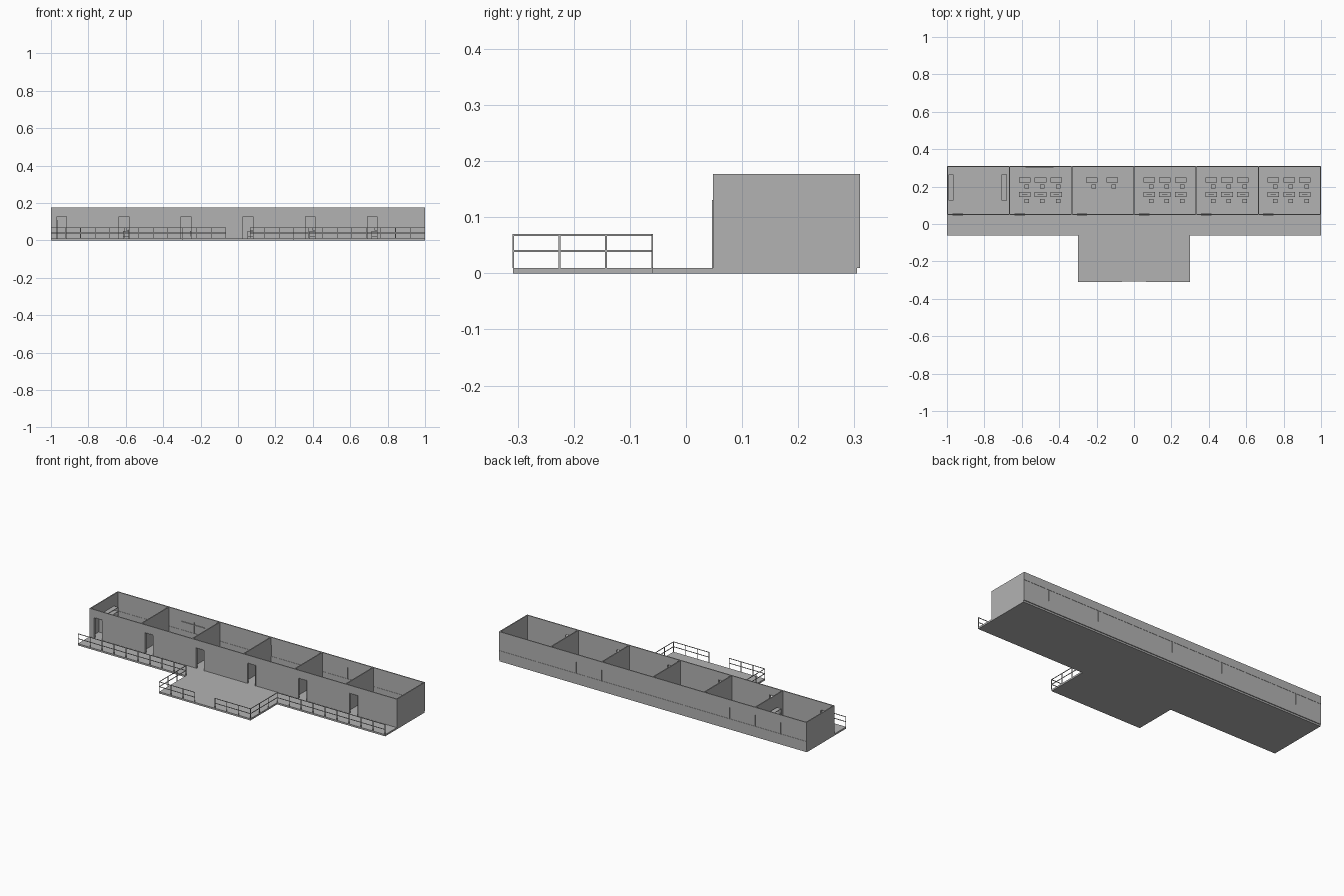
import bpy, bmesh

if "Cube" in bpy.data.objects:
    bpy.data.objects.remove(bpy.data.objects["Cube"])

grey = bpy.data.materials.new("plain_grey")
grey.diffuse_color = (0.45, 0.45, 0.45, 1)
grey.use_nodes = True
grey.node_tree.nodes["Principled BSDF"].inputs["Base Color"].default_value = grey.diffuse_color


def finish(name, bm):
    bmesh.ops.recalc_face_normals(bm, faces=bm.faces)
    me = bpy.data.meshes.new(name)
    bm.to_mesh(me)
    bm.free()
    me.materials.append(grey)
    ob = bpy.data.objects.new(name, me)
    bpy.context.collection.objects.link(ob)
    return ob


def add_box(bm, x0, x1, y0, y1, z0, z1):
    vs = bmesh.ops.create_cube(bm, size=1)["verts"]
    for v in vs:
        v.co.x = x1 if v.co.x > 0 else x0
        v.co.y = y1 if v.co.y > 0 else y0
        v.co.z = z1 if v.co.z > 0 else z0


def boxes(name, items):
    bm = bmesh.new()
    for it in items:
        add_box(bm, *it)
    return finish(name, bm)


def prism(name, pts, offset):
    bm = bmesh.new()
    f = bm.faces.new([bm.verts.new(p) for p in pts])
    r = bmesh.ops.extrude_face_region(bm, geom=[f])
    bmesh.ops.translate(bm, vec=offset,
                        verts=[g for g in r["geom"] if isinstance(g, bmesh.types.BMVert)])
    bmesh.ops.triangulate(bm, faces=[g for g in bm.faces if len(g.verts) > 4])
    return finish(name, bm)


FLOOR, TOP, SILL, HEAD = 0.010, 0.177, 0.065, 0.131
YF, YB = 0.047, 0.310
PX = 0.297

# T-shaped floor slab
prism("floor_slab", [(-1, 0.305, 0), (-1, -0.06, 0), (-PX, -0.06, 0), (-PX, -0.308, 0),
                     (PX, -0.308, 0), (PX, -0.06, 0), (1, -0.06, 0), (1, 0.305, 0)],
      (0, 0, FLOOR))

# Front wall with six door openings
doors = [(-0.97 + 0.332 * i, -0.914 + 0.332 * i) for i in range(6)]
outline = [(-1, FLOOR)]
for a, b in doors:
    outline += [(a, FLOOR), (a, HEAD), (b, HEAD), (b, FLOOR)]
outline += [(1, FLOOR), (1, TOP), (-1, TOP)]
prism("front_wall", [(x, YF + 0.001, z) for x, z in outline], (0, 0.006, 0))

# Thin door frames
frames = []
for a, b in doors:
    frames += [(a, a + 0.002, YF - 0.001, 0.056, FLOOR, HEAD),
               (b - 0.002, b, YF - 0.001, 0.056, FLOOR, HEAD),
               (a, b, YF - 0.001, 0.056, HEAD - 0.002, HEAD)]
boxes("door_frames", frames)

# End walls and partitions
boxes("end_walls", [(-1, -0.994, 0.053, 0.305, FLOOR, TOP), (0.994, 1, 0.053, 0.305, FLOOR, TOP)])
boxes("partitions", [(x - 0.003, x + 0.003, 0.054, 0.305, FLOOR, TOP)
                     for x in (-0.665, -0.333, 0, 0.333, 0.665)])

# Back wall: low wall, header and window band with mullions
boxes("back_wall", [(-1, 1, 0.304, YB, FLOOR, SILL), (-1, 1, 0.304, YB, HEAD, TOP)])
boxes("window_band", [(-1, 1, 0.3055, 0.3085, SILL, HEAD)])
boxes("window_mullions", [(-0.9985 + i * 0.9985 / 6 - 0.0015, -0.9985 + i * 0.9985 / 6 + 0.0015,
                           0.304, YB, SILL, HEAD) for i in range(13)])

# Railings: two rails on evenly spaced posts
R = 0.0015


def railing(name, p, q, n):
    items = []
    for z in (0.040, 0.0685):
        items.append((min(p[0], q[0]) - R, max(p[0], q[0]) + R,
                      min(p[1], q[1]) - R, max(p[1], q[1]) + R, z - R, z + R))
    for i in range(n + 1):
        x = p[0] + (q[0] - p[0]) * i / n
        y = p[1] + (q[1] - p[1]) * i / n
        items.append((x - R, x + R, y - R, y + R, FLOOR, 0.07))
    boxes(name, items)


for s, side in ((-1, "left"), (1, "right")):
    railing("walkway_railing_" + side, (s * 0.998, -0.060), (s * PX, -0.060), 9)
    railing("porch_side_railing_" + side, (s * PX, -0.060), (s * PX, -0.308), 3)
    railing("porch_front_railing_" + side, (s * PX, -0.308), (s * 0.066, -0.308), 3)

# Bookshelves in the first room
for x0, x1, back in ((-0.992, -0.964, -0.992), (-0.708, -0.680, -0.682)):
    items = [(x0, x1, 0.125, 0.127, FLOOR, 0.11), (x0, x1, 0.263, 0.265, FLOOR, 0.11),
             (back, back + 0.002, 0.125, 0.265, FLOOR, 0.11)]
    items += [(x0, x1, 0.125, 0.265, z, z + 0.002) for z in (0.012, 0.036, 0.06, 0.084, 0.108)]
    boxes("bookshelf", items)


# Desk with a screen, and chair facing it
def workplace(x, y):
    boxes("desk", [(x - 0.031, x + 0.031, y - 0.013, y + 0.013, 0.048, 0.051),
                   (x - 0.030, x - 0.028, y - 0.012, y + 0.012, FLOOR, 0.048),
                   (x + 0.028, x + 0.030, y - 0.012, y + 0.012, FLOOR, 0.048),
                   (x - 0.028, x + 0.028, y + 0.008, y + 0.010, 0.022, 0.048)])
    boxes("screen", [(x - 0.015, x + 0.015, y - 0.001, y + 0.001, 0.053, 0.068),
                     (x - 0.003, x + 0.003, y - 0.002, y + 0.002, 0.051, 0.053)])
    cx, cy = x + 0.010, y - 0.035
    items = [(cx - 0.012, cx + 0.012, cy - 0.011, cy + 0.011, 0.032, 0.035),
             (cx - 0.012, cx + 0.012, cy - 0.011, cy - 0.009, 0.043, 0.058)]
    for sx in (-0.012, 0.010):
        items += [(cx + sx, cx + sx + 0.002, cy - 0.011, cy - 0.009, FLOOR, 0.045),
                  (cx + sx, cx + sx + 0.002, cy + 0.009, cy + 0.011, FLOOR, 0.032)]
    boxes("chair", items)


for centre in (-0.500, 0.165, 0.497, 0.829):
    for dx in (-0.084, 0, 0.084):
        for y in (0.235, 0.157):
            workplace(centre + dx, y)
for x in (-0.225, -0.117):
    workplace(x, 0.235)

# Thin wall rail in the second room
boxes("wall_rail", [(-0.58, -0.43, 0.301, 0.3055, 0.112, 0.116)])
